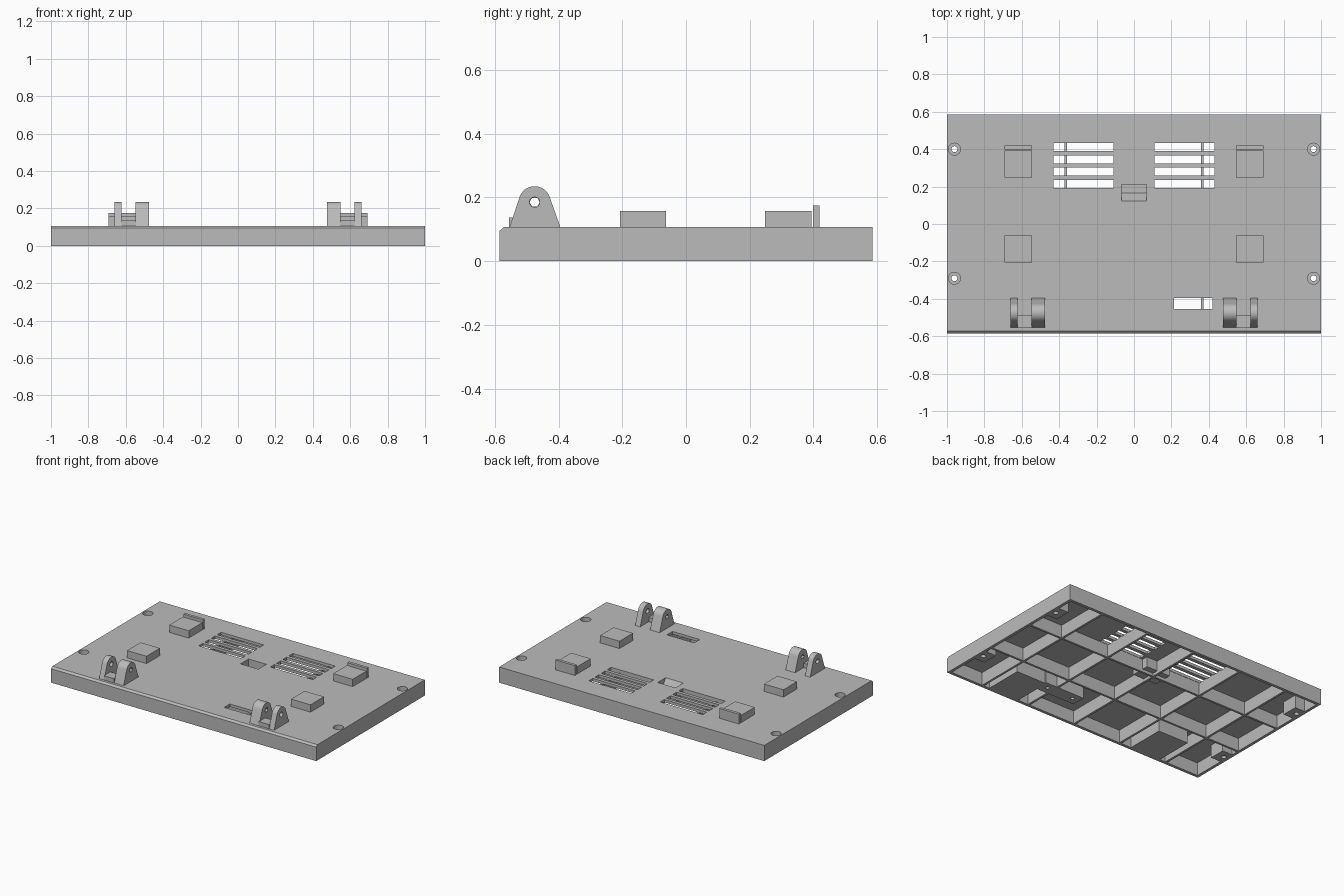
import bpy, bmesh, math
from mathutils import Matrix

old = bpy.data.objects.get("Cube")
if old:
    bpy.data.objects.remove(old, do_unlink=True)

grey = bpy.data.materials.new("light grey plastic")
grey.use_nodes = True
COLOUR = (0.5, 0.5, 0.5, 1)
grey.diffuse_color = COLOUR
grey.node_tree.nodes["Principled BSDF"].inputs["Base Color"].default_value = COLOUR


def finish(name, bm):
    bmesh.ops.recalc_face_normals(bm, faces=bm.faces)
    mesh = bpy.data.meshes.new(name)
    bm.to_mesh(mesh)
    bm.free()
    mesh.materials.append(grey)
    obj = bpy.data.objects.new(name, mesh)
    bpy.context.scene.collection.objects.link(obj)
    return obj


def boxes(name, bounds):
    """One mesh from boxes given as (x0, x1, y0, y1, z0, z1)."""
    bm = bmesh.new()
    for x0, x1, y0, y1, z0, z1 in bounds:
        place = Matrix.Translation(((x0 + x1) / 2, (y0 + y1) / 2, (z0 + z1) / 2))
        size = Matrix.Diagonal((x1 - x0, y1 - y0, z1 - z0, 1))
        bmesh.ops.create_cube(bm, size=1, matrix=place @ size)
    return finish(name, bm)


def prism(name, profile, x0, x1):
    """Extrude a (y, z) profile along x."""
    bm = bmesh.new()
    face = bm.faces.new([bm.verts.new((x0, y, z)) for y, z in profile])
    out = bmesh.ops.extrude_face_region(bm, geom=[face])
    moved = [v for v in out["geom"] if isinstance(v, bmesh.types.BMVert)]
    bmesh.ops.translate(bm, verts=moved, vec=(x1 - x0, 0, 0))
    return finish(name, bm)


def cylinders(name, centres, radius, length, sides=24, along_x=False):
    bm = bmesh.new()
    turn = Matrix.Rotation(math.pi / 2, 4, "Y") if along_x else Matrix()
    for c in centres:
        bmesh.ops.create_cone(bm, cap_ends=True, segments=sides, radius1=radius,
                              radius2=radius, depth=length,
                              matrix=Matrix.Translation(c) @ turn)
    return finish(name, bm)


def cut(obj, cutter):
    """Subtract a cutter, bake the result and discard the cutter."""
    mod = obj.modifiers.new("cut", "BOOLEAN")
    mod.operation = "DIFFERENCE"
    mod.solver = "EXACT"
    mod.use_self = True
    mod.object = cutter
    bpy.context.view_layer.update()
    graph = bpy.context.evaluated_depsgraph_get()
    mesh = bpy.data.meshes.new_from_object(obj.evaluated_get(graph))
    obj.modifiers.clear()
    obj.data = mesh
    bpy.data.objects.remove(cutter, do_unlink=True)
    mesh.materials.clear()
    mesh.materials.append(grey)


TOP = 0.107
CEILING = 0.088

# Tray body with a chamfered front edge
body = prism("base_plate", [(-0.585, 0), (0.585, 0), (0.585, TOP),
                            (-0.572, TOP), (-0.585, 0.095)], -1, 1)

# Underside cells, leaving a square grid of thin ribs
rib = 0.0075
x_lines = [-0.9875, -0.73, -0.365, 0, 0.365, 0.73, 0.9875]
y_lines = [-0.5725, -0.1825, 0.1825, 0.5725]
cells = [(xa + rib, xb - rib, ya + rib, yb - rib, -0.05, CEILING)
         for xa, xb in zip(x_lines, x_lines[1:])
         for ya, yb in zip(y_lines, y_lines[1:])]
cavity = boxes("cavity_cutter", cells)

# Solid blocks kept inside the cells
screw_points = [(sx * 0.96, y) for sx in (-1, 1) for y in (0.4, -0.29)]
blocks = [(x - 0.055, x + 0.055, y - 0.055, y + 0.055, -0.1, 0.12)
          for x, y in screw_points]
blocks += [(0.45, 0.68, -0.62, -0.3, -0.1, 0.12),
           (-0.68, -0.45, -0.62, -0.3, -0.1, 0.12),
           (0.16, 0.46, -0.385, -0.29, -0.1, 0.12),
           (-0.09, 0.09, 0.1, 0.23, 0.02, 0.12)]
cut(cavity, boxes("block_keeper", blocks))
cut(body, cavity)

# Ventilation slots and front latch window
slots = [(min(s * 0.11, s * 0.43), max(s * 0.11, s * 0.43),
          0.192 + i * 0.066, 0.235 + i * 0.066, CEILING - 0.004, 0.2)
         for s in (-1, 1) for i in range(4)]
slots.append((0.215, 0.42, -0.455, -0.395, CEILING - 0.004, 0.2))
cut(body, boxes("slot_cutter", slots))

# Central recess with a ramp
cut(body, prism("recess_cutter", [(0.115, 0.12), (0.165, 0.045), (0.21, 0.045),
                                  (0.21, 0.12)], -0.067, 0.067))

# Counterbored screw holes and blind latch holes
cut(body, cylinders("screw_cutter", [(x, y, 0) for x, y in screw_points], 0.016, 0.5))
cut(body, cylinders("counterbore_cutter",
                    [(x, y, 0.15) for x, y in screw_points], 0.032, 0.17))
cut(body, cylinders("latch_hole_cutter",
                    [(x, -0.335, 0) for x in (0.21, 0.41)], 0.012, 0.1))

# Hinge lug outline: flared foot and round top
pivot_y, pivot_z, top_r = -0.475, 0.185, 0.05
lug = [(-0.555, TOP - 0.004), (-0.393, TOP - 0.004)]
for i in range(17):
    a = math.radians(15 + 150 * i / 16)
    lug.append((pivot_y + top_r * math.cos(a), pivot_z + top_r * math.sin(a)))

for side, s in (("left", 1), ("right", -1)):
    # Hinge lugs with pivot holes
    for part, xa, xb, sides in (("inner", 0.475, 0.547, 6), ("outer", 0.622, 0.66, 24)):
        x0, x1 = sorted((s * xa, s * xb))
        obj = prism(f"{side}_{part}_hinge_lug", lug, x0, x1)
        cut(obj, cylinders("pivot_cutter", [((x0 + x1) / 2, pivot_y, pivot_z)],
                           0.016, 0.2, sides, True))
        bpy.ops.object.select_all(action="DESELECT")
        obj.select_set(True)
        bpy.context.view_layer.objects.active = obj
        bpy.ops.object.shade_smooth_by_angle(angle=math.radians(25))
    # Stop between the lugs
    x0, x1 = sorted((s * 0.545, s * 0.624))
    boxes(f"{side}_hinge_stop", [(x0, x1, -0.555, -0.487, TOP - 0.004, 0.137)])
    # Raised pads and the rear stop wall
    x0, x1 = sorted((s * 0.545, s * 0.692))
    boxes(f"{side}_front_pad", [(x0, x1, -0.207, -0.062, TOP - 0.004, 0.157)])
    boxes(f"{side}_rear_pad", [(x0, x1, 0.248, 0.394, TOP - 0.004, 0.157)])
    boxes(f"{side}_stop_wall", [(x0, x1, 0.399, 0.419, TOP - 0.004, 0.174)])
